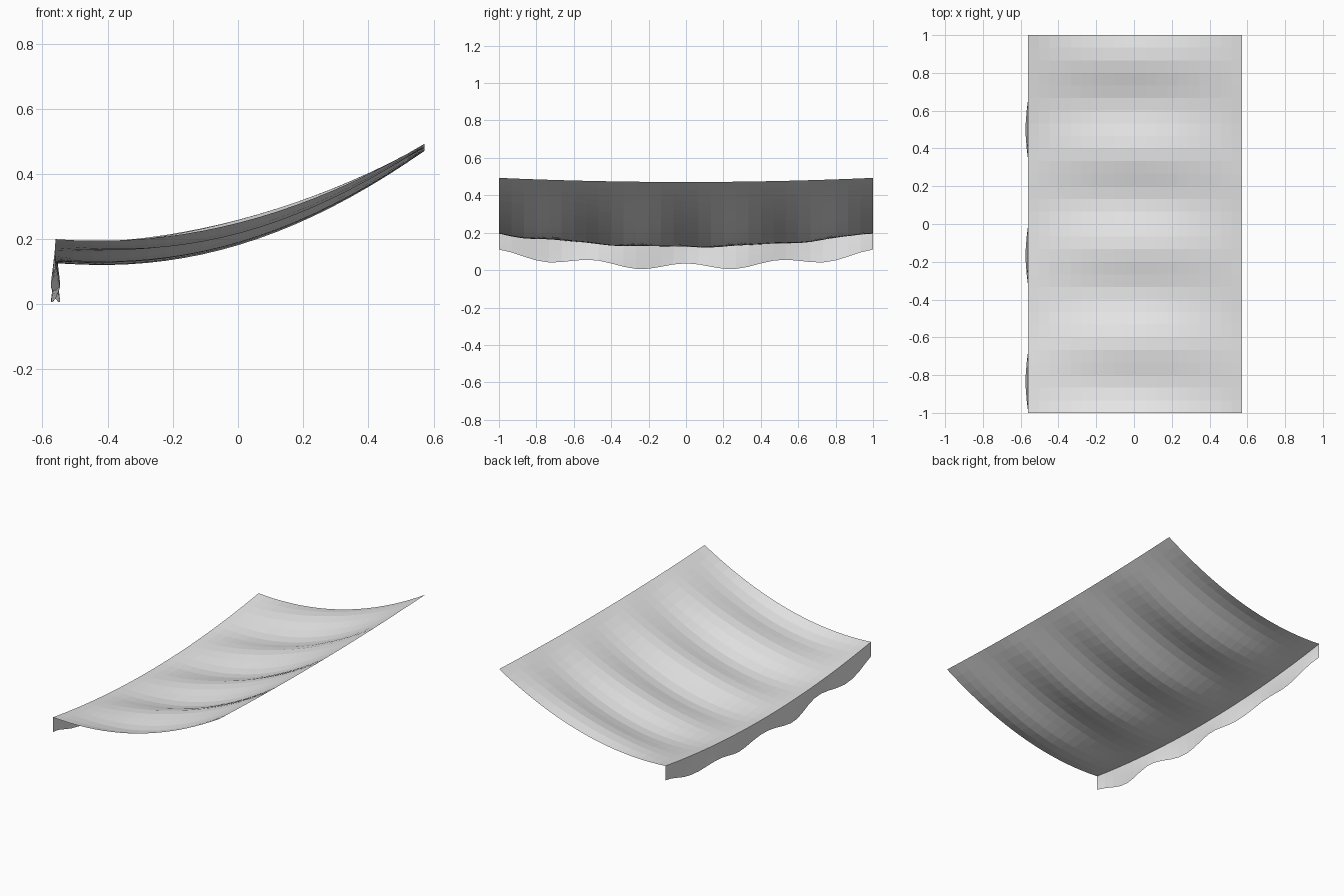
import bpy
import bmesh
from math import sin, cos, pi

cube = bpy.data.objects.get("Cube")
if cube:
    bpy.data.objects.remove(cube, do_unlink=True)

LOW_X, HIGH_X = -0.56, 0.573
SEGMENTS_Y = 30

# Plain grey cloth
cloth = bpy.data.materials.new("grey_cloth")
cloth.use_nodes = True
cloth.diffuse_color = (0.8, 0.8, 0.8, 1)
cloth.node_tree.nodes["Principled BSDF"].inputs["Base Color"].default_value = (0.8, 0.8, 0.8, 1)


def canopy_point(u, y):
    """Sloping sheet: bowed along x, sagging across y, with soft ripples."""
    edge = 0.2 + 0.293 * u - 0.38 * u * (1 - u)
    sag = (0.074 - 0.052 * u) * (1 - y * y)
    ripple = 0.021 * sin(pi * u) * sin(4 * pi * y)
    return LOW_X + (HIGH_X - LOW_X) * u, y, edge - sag - ripple


def valance_point(v, y):
    """Hanging flap: scalloped hem that flutters in and out."""
    x, y, top = canopy_point(0, y)
    drop = 0.09 + 0.0175 * (1 - cos(4 * pi * y))
    return x + 0.014 * v * sin(3 * pi * y), y, top - drop * v


def make_sheet(name, point, segments):
    """Grid of quads mapped through a surface function."""
    bm = bmesh.new()
    bmesh.ops.create_grid(bm, x_segments=segments, y_segments=SEGMENTS_Y, size=1)
    for vert in bm.verts:
        vert.co = point((vert.co.x + 1) / 2, vert.co.y)
    mesh = bpy.data.meshes.new(name)
    bm.to_mesh(mesh)
    bm.free()
    mesh.materials.append(cloth)
    obj = bpy.data.objects.new(name, mesh)
    bpy.context.collection.objects.link(obj)
    return obj


# Canopy sheet and front flap
make_sheet("awning_canopy", canopy_point, 20)
make_sheet("awning_valance", valance_point, 4)
